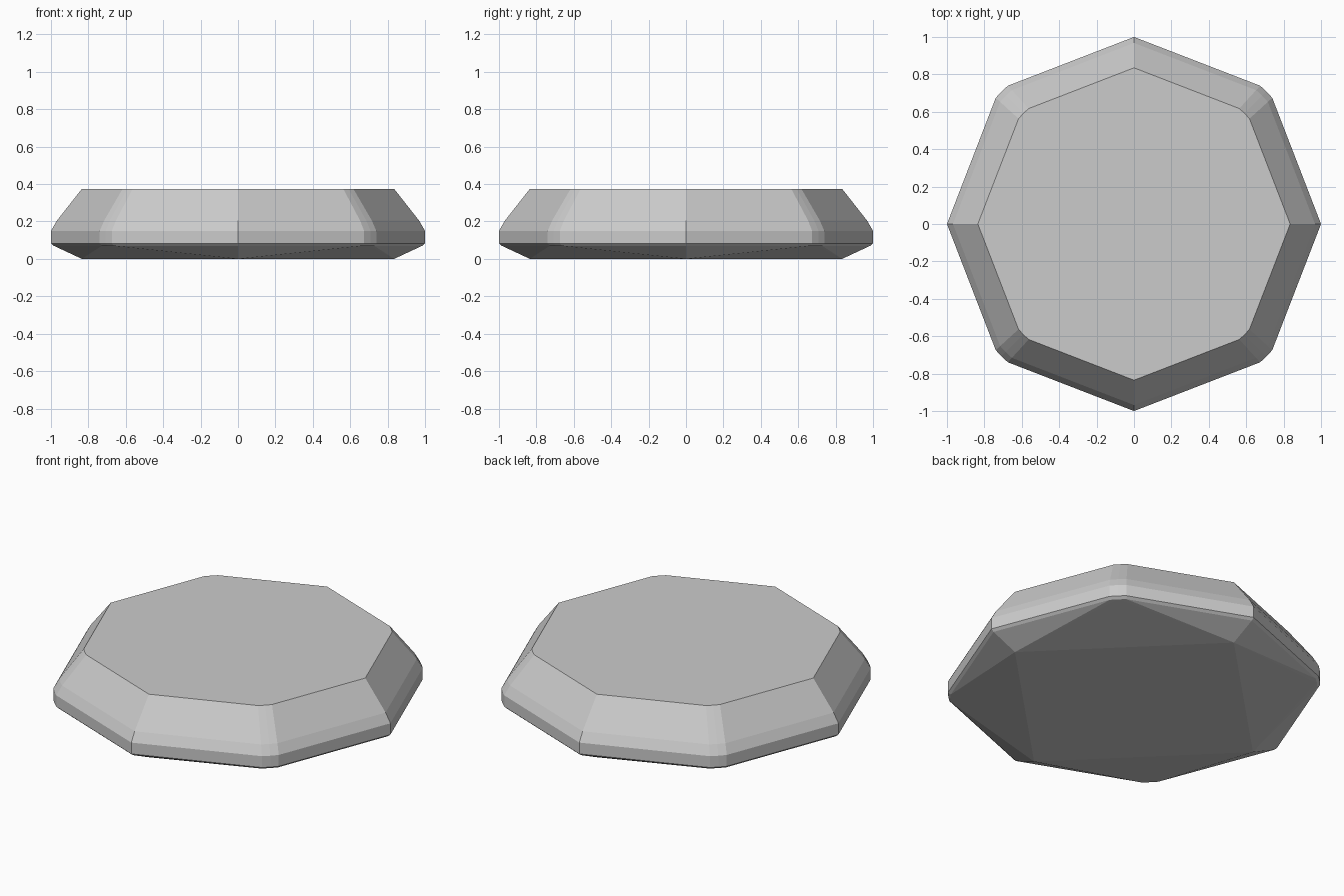
import bpy, bmesh
from math import radians
from mathutils import Matrix, Vector

if "Cube" in bpy.data.objects:
    bpy.data.objects.remove(bpy.data.objects["Cube"])

# Profile at the corners: (radius, height) from the flat top down to the girdle
PROFILE = [(0.835, 0.374), (0.968, 0.205), (1.0, 0.15), (1.0, 0.083), (0.985, 0.07)]
BASE_RADIUS = 0.835


def quarter_ring(r):
    """Sharp corner on the axis, then a softened diagonal corner."""
    a, b = Vector((r, 0)), Vector((0, r))
    d = Vector((r, r)) * 0.7212
    return [a, d.lerp(a, 0.065), d * 0.982, d.lerp(b, 0.065)]


bm = bmesh.new()
for k in range(4):
    turn = Matrix.Rotation(radians(90 * k), 2)
    # Crown and girdle rings
    for r, z in PROFILE:
        for p in quarter_ring(r):
            q = turn @ p
            bm.verts.new((q.x, q.y, z))
    # Base is a square, so the diagonals rise as triangular facets
    q = turn @ Vector((BASE_RADIUS, 0))
    bm.verts.new((q.x, q.y, 0))

# Skin the rings and merge coplanar triangles into flat facets
hull = bmesh.ops.convex_hull(bm, input=bm.verts[:])
bmesh.ops.dissolve_limit(bm, angle_limit=radians(0.5), verts=bm.verts[:], edges=bm.edges[:])
bmesh.ops.recalc_face_normals(bm, faces=bm.faces[:])

mesh = bpy.data.meshes.new("faceted_stone")
bm.to_mesh(mesh)
bm.free()
stone = bpy.data.objects.new("faceted_stone", mesh)
bpy.context.collection.objects.link(stone)
